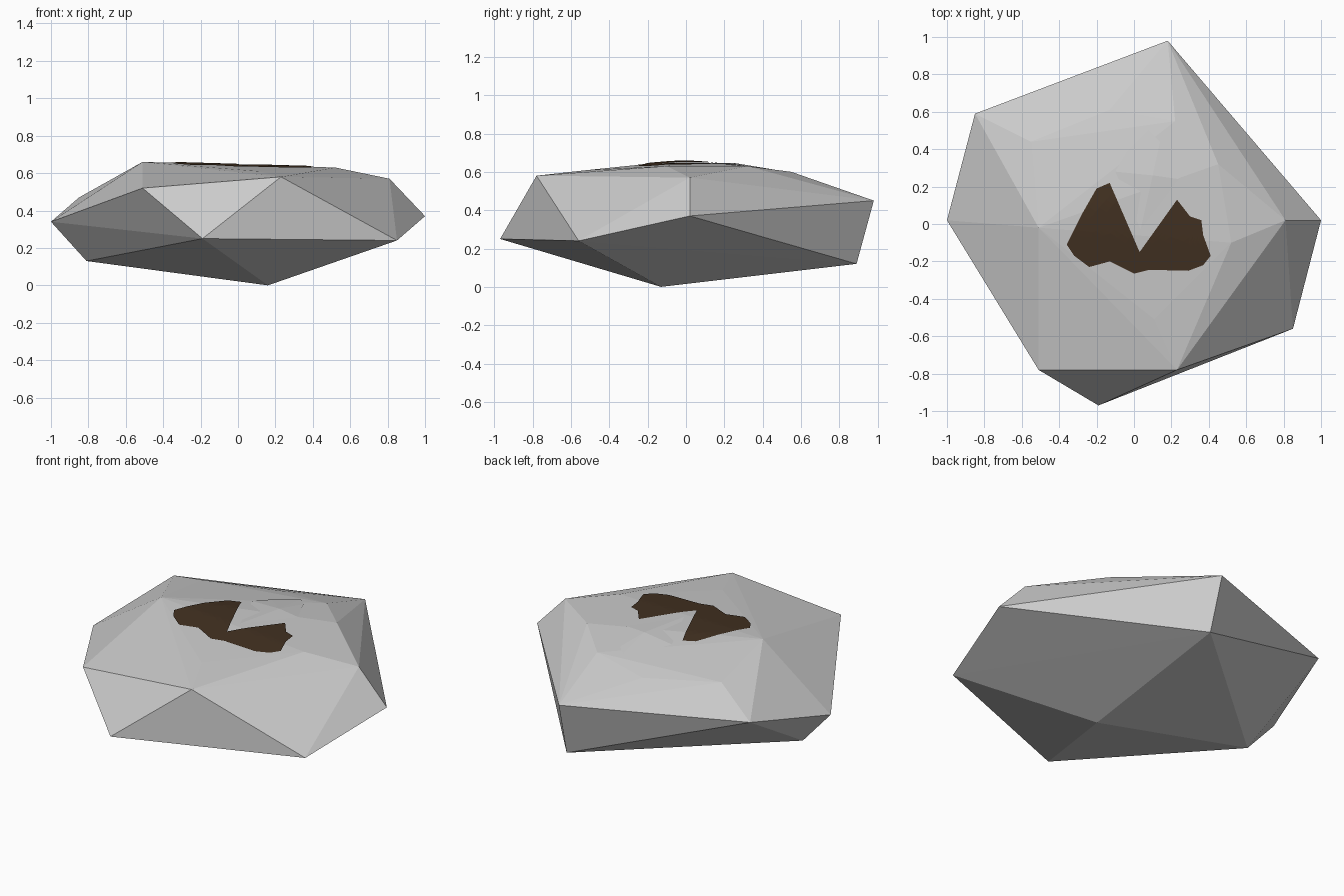
import bpy, bmesh
from mathutils import Vector
from mathutils.bvhtree import BVHTree

cube = bpy.data.objects.get("Cube")
if cube:
    bpy.data.objects.remove(cube)


def material(name, rgb):
    m = bpy.data.materials.new(name)
    m.use_nodes = True
    m.diffuse_color = (*rgb, 1)
    bsdf = next(n for n in m.node_tree.nodes if n.type == 'BSDF_PRINCIPLED')
    bsdf.inputs["Base Color"].default_value = (*rgb, 1)
    bsdf.inputs["Roughness"].default_value = 0.9
    return m


def finish(bm, name, mat):
    mesh = bpy.data.meshes.new(name)
    bm.to_mesh(mesh)
    mesh.materials.append(mat)
    obj = bpy.data.objects.new(name, mesh)
    bpy.context.collection.objects.link(obj)
    return obj


stone = material("stone grey", (0.6, 0.6, 0.6))
soil = material("dark brown", (0.054, 0.03, 0.015))

# Boulder: faceted hull through an underside, a girdle, a shoulder and a cap rim
underside = [(.16, -.13, 0), (-.81, .02, .13), (.19, .89, .12)]
girdle = [(-1, .02, .34), (-.19, -.97, .25), (.85, -.56, .24), (1, .02, .37)]
shoulder = [(-.51, -.78, .52), (.23, -.78, .58), (.81, .02, .57),
            (.18, .98, .45), (-.85, .59, .47)]
cap = [(-.51, -.02, .66), (-.36, -.35, .61), (.11, -.51, .61), (.52, -.1, .63),
       (.45, .32, .63), (.22, .55, .6), (-.13, .61, .56), (-.55, .44, .58)]
rock = bmesh.new()
for p in underside + girdle + shoulder + cap:
    rock.verts.new(p)
bmesh.ops.convex_hull(rock, input=rock.verts[:])
bmesh.ops.recalc_face_normals(rock, faces=rock.faces[:])
surface = BVHTree.FromBMesh(rock)
finish(rock, "boulder", stone)


def drop(x, y, lift):
    """Point on the boulder top below (x, y), raised by lift."""
    hit = surface.ray_cast(Vector((x, y, 2)), Vector((0, 0, -1)))[0]
    return hit + Vector((0, 0, lift))


# Soil patch: thin sheet laid over the cap
outline = [(-.2, .19), (-.13, .22), (.03, -.15), (.23, .13), (.3, .04), (.36, .02),
           (.37, -.06), (.41, -.17), (.37, -.22), (.29, -.25), (.08, -.245), (0, -.265),
           (-.13, -.2), (-.24, -.23), (-.32, -.17), (-.36, -.11), (-.28, .05)]
patch = bmesh.new()
face = patch.faces.new([patch.verts.new((x, y, 0)) for x, y in outline])
face.normal_update()
if face.normal.z < 0:
    face.normal_flip()
bmesh.ops.triangulate(patch, faces=patch.faces[:])
bmesh.ops.subdivide_edges(patch, edges=patch.edges[:], cuts=7, use_grid_fill=True)
for v in patch.verts:
    v.co = drop(v.co.x, v.co.y, 0.005)
finish(patch, "soil_patch", soil)

# Stone chip: low faceted flake beside the soil
flake = [(.035, -.03), (.24, .24), (.14, .44), (.08, .5), (-.04, .38), (-.1, .28)]
chip = bmesh.new()
rim = [chip.verts.new(drop(x, y, 0.003)) for x, y in flake]
crown = chip.verts.new(drop(.1, .26, 0.012))
for a, b in zip(rim, rim[1:] + rim[:1]):
    chip.faces.new((a, b, crown))
finish(chip, "stone_chip", stone)
